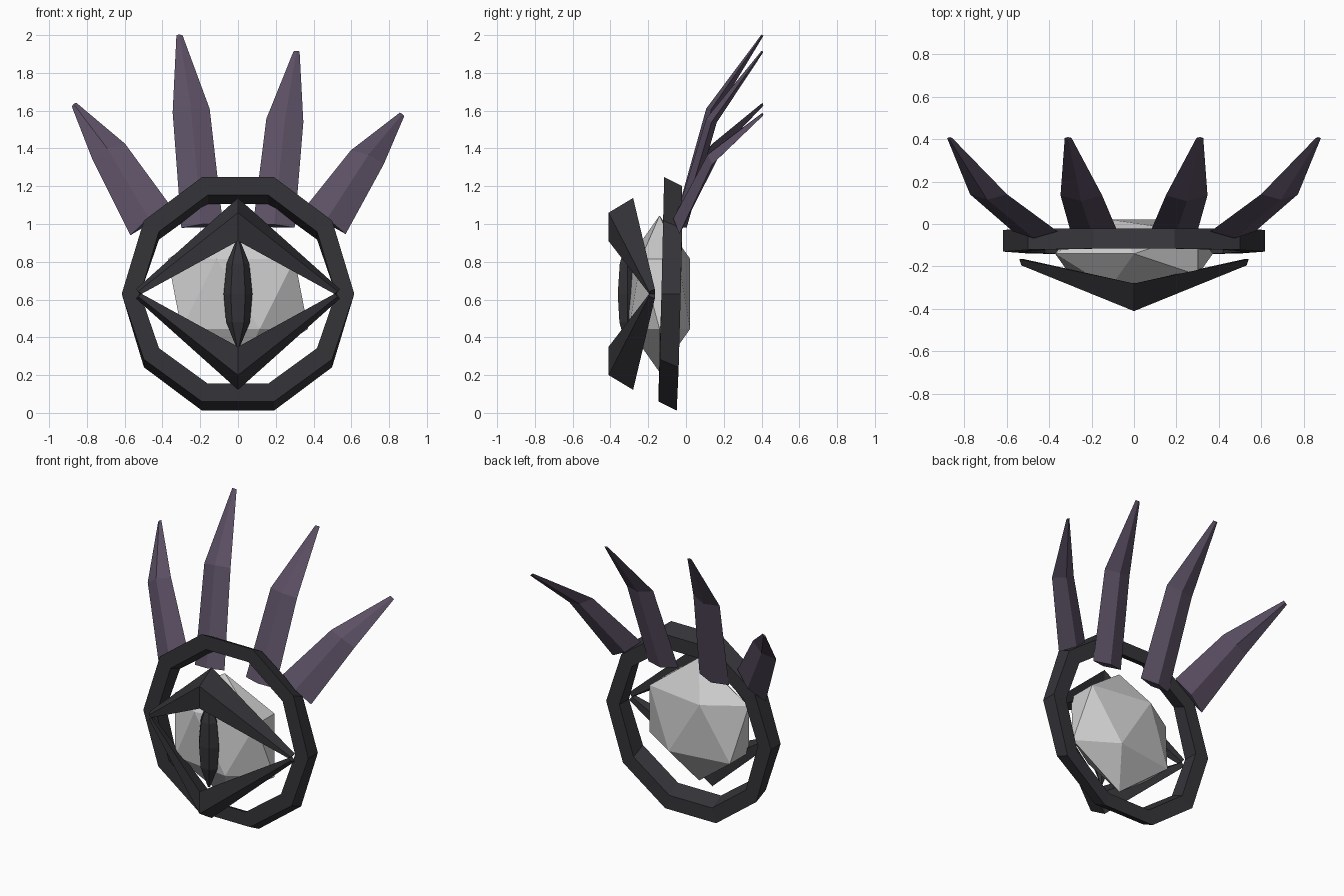
import bpy, bmesh, math
from mathutils import Vector

if "Cube" in bpy.data.objects:
    bpy.data.objects.remove(bpy.data.objects["Cube"])


def material(name, rgb):
    m = bpy.data.materials.new(name)
    m.diffuse_color = (*rgb, 1)
    m.use_nodes = True
    m.node_tree.nodes["Principled BSDF"].inputs["Base Color"].default_value = m.diffuse_color
    return m


DARK = material("charcoal", (0.035, 0.034, 0.040))
HORN = material("dusky purple", (0.105, 0.080, 0.128))
PALE = material("pale grey", (0.62, 0.62, 0.62))


def finish(name, bm, mat):
    bmesh.ops.recalc_face_normals(bm, faces=bm.faces)
    me = bpy.data.meshes.new(name)
    bm.to_mesh(me)
    bm.free()
    me.materials.append(mat)
    ob = bpy.data.objects.new(name, me)
    bpy.context.collection.objects.link(ob)
    return ob


def loft(name, sections, mat, closed=False):
    """Skin a list of equal-sized cross-sections, capping open ends."""
    bm = bmesh.new()
    rings = [[bm.verts.new(p) for p in s] for s in sections]
    n = len(rings[0])
    pairs = list(zip(rings, rings[1:]))
    if closed:
        pairs.append((rings[-1], rings[0]))
    for a, b in pairs:
        for i in range(n):
            j = (i + 1) % n
            bm.faces.new((a[i], a[j], b[j], b[i]))
    if not closed:
        bm.faces.new(rings[0])
        bm.faces.new(rings[-1])
    return finish(name, bm, mat)


CZ = 0.63

# Ten-sided outer ring, its section slanting downwards to the back
sections = []
for k in range(10):
    a = math.radians(36 * k)
    c, s = math.cos(a), math.sin(a)
    slant = 0.024 * min(1, abs(s) * 1.5)
    y = -0.13 + 0.015 * s
    back = y + 0.092 + 0.01 * abs(c)
    sec = []
    for r, yy, dz in ((0.625, y, slant), (0.625, back, -slant),
                      (0.525, back, -slant), (0.525, y, slant)):
        sec.append((r * c * 0.985, yy, CZ + r * s + dz))
    sections.append(sec)
loft("outer_ring", sections, DARK, closed=True)

# Eyelids: an arch with a wide middle and narrow corners, mirrored in height
for name, sg in (("upper_eyelid", 1), ("lower_eyelid", -1)):
    mid = [(0, -0.28, 0.508), (0, -0.41, 0.43), (0, -0.41, 0.28), (0, -0.28, 0.35)]
    end = [(0.54, -0.165, 0.025), (0.53, -0.195, 0.012),
           (0.51, -0.195, 0.0), (0.52, -0.165, 0.0)]
    secs = [[(-x, y, z) for x, y, z in end], mid, end]
    loft(name, [[(x, y, CZ + sg * z) for x, y, z in s] for s in secs], DARK)

# Slit pupil
sections = []
for z, r in ((0.345, 0.008), (0.48, 0.063), (0.63, 0.076), (0.79, 0.06), (0.92, 0.008)):
    sections.append([(r * math.cos(math.radians(60 * i)),
                      -0.31 + r * 0.78 * math.sin(math.radians(60 * i)), z)
                     for i in range(6)])
loft("slit_pupil", sections, DARK)

# Faceted eyeball
bm = bmesh.new()
bmesh.ops.create_icosphere(bm, subdivisions=1, radius=1)
for v in bm.verts:
    v.co = Vector((-0.415 * v.co.x, -0.14 - 0.19 * v.co.y, CZ + 0.415 * v.co.z))
finish("eyeball", bm, PALE)


# Bent, flattened horns: (centre, half width vector, half thickness) per section
def horn(name, rows, side, stretch):
    z0 = rows[0][0][2]
    sections = []
    for i, (c, w, t) in enumerate(rows):
        p, q = Vector(rows[max(i - 1, 0)][0]), Vector(rows[min(i + 1, 2)][0])
        c, w = Vector(c), Vector(w)
        n = w.cross(q - p).normalized() * t
        sections.append([(side * v.x, v.y, z0 + (v.z - z0) * stretch)
                         for v in (c + w, c + n, c - w, c - n)])
    loft(name, sections, HORN)


INNER = [((0.19, -0.03, 0.99), (0.11, 0, -0.01), 0.035),
         ((0.248, 0.135, 1.60), (0.098, 0, -0.01), 0.03),
         ((0.31, 0.405, 2.0), (0.016, 0, 0), 0.006)]
OUTER = [((0.465, -0.035, 1.02), (0.105, 0, -0.08), 0.035),
         ((0.685, 0.14, 1.385), (0.087, 0, -0.04), 0.03),
         ((0.868, 0.405, 1.632), (0.012, 0, -0.01), 0.006)]
for label, side, stretch in (("left", -1, 1.0), ("right", 1, 0.915)):
    horn("inner_horn_" + label, INNER, side, stretch)
    horn("outer_horn_" + label, OUTER, side, stretch)
